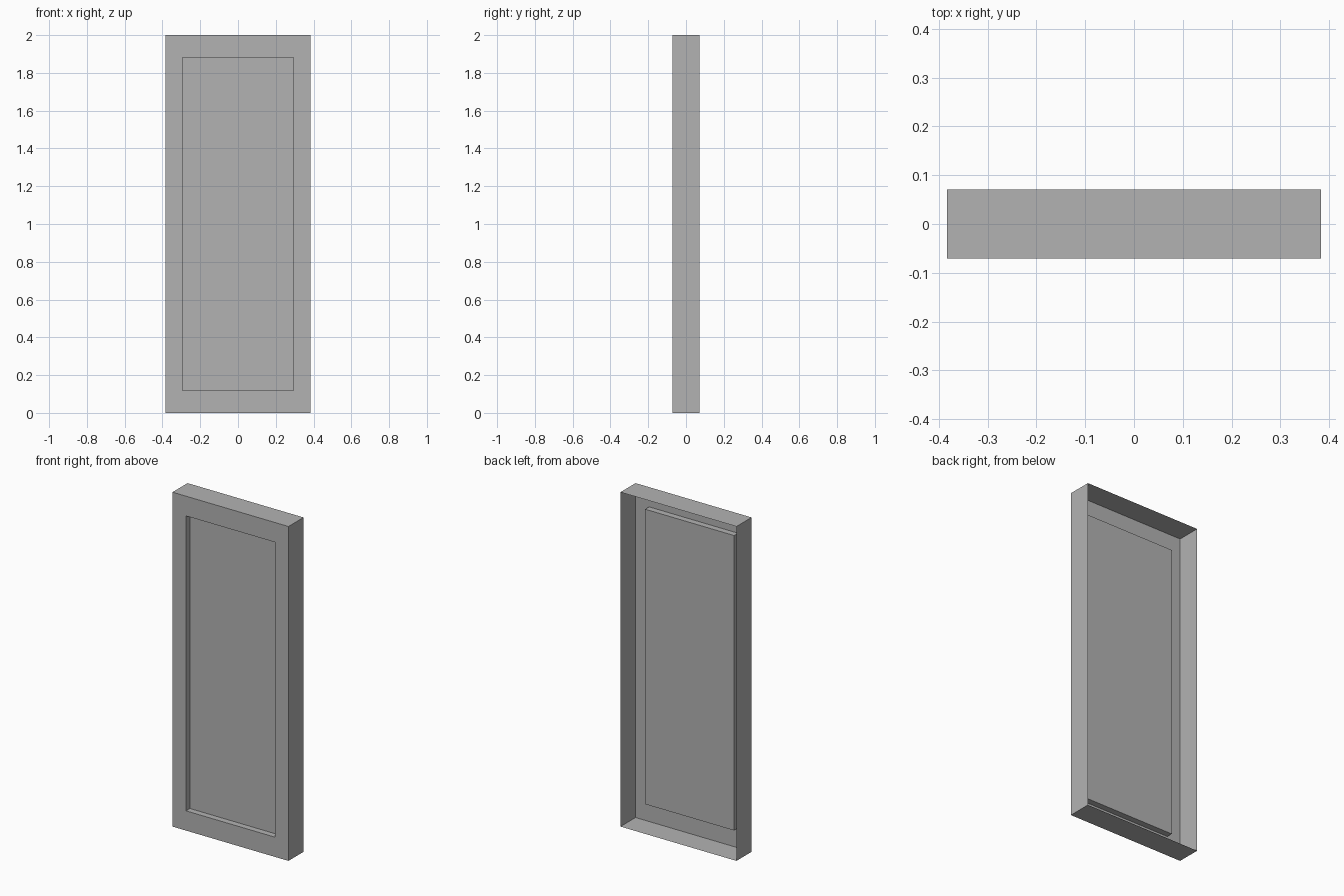
import bpy
import bmesh
from mathutils import Matrix, Vector

# Remove the default cube
default = bpy.data.objects.get("Cube")
if default:
    bpy.data.objects.remove(default, do_unlink=True)

WIDTH, DEPTH, HEIGHT = 0.767, 0.142, 2.0
PANEL_WIDTH, PANEL_HEIGHT = 0.588, 1.764
RECESS = 0.037

# Plain grey finish
grey = bpy.data.materials.new("plain_grey")
grey.use_nodes = True
colour = (0.45, 0.45, 0.45, 1.0)
grey.diffuse_color = colour
grey.node_tree.nodes["Principled BSDF"].inputs["Base Color"].default_value = colour

# Thin shell, open at the back
bm = bmesh.new()
size = Matrix.Diagonal((WIDTH, DEPTH, HEIGHT, 1))
bmesh.ops.create_cube(bm, size=1, matrix=Matrix.Translation((0, 0, HEIGHT / 2)) @ size)
bm.normal_update()
back = [f for f in bm.faces if f.normal.y > 0.9]
bmesh.ops.delete(bm, geom=back, context='FACES_ONLY')

# Rectangular panel border on the front
front = next(f for f in bm.faces if f.normal.y < -0.9)
bmesh.ops.inset_individual(bm, faces=[front], thickness=0.05)
for v in front.verts:
    v.co.x = PANEL_WIDTH / 2 * (1 if v.co.x > 0 else -1)
    v.co.z = HEIGHT / 2 + PANEL_HEIGHT / 2 * (1 if v.co.z > HEIGHT / 2 else -1)

# Panel pushed straight back into the shell
bmesh.ops.inset_individual(bm, faces=[front], thickness=0)
bmesh.ops.translate(bm, verts=front.verts[:], vec=Vector((0, RECESS, 0)))
bm.normal_update()

mesh = bpy.data.meshes.new("recessed_door_panel")
bm.to_mesh(mesh)
bm.free()
mesh.materials.append(grey)
panel = bpy.data.objects.new("recessed_door_panel", mesh)
bpy.context.collection.objects.link(panel)
